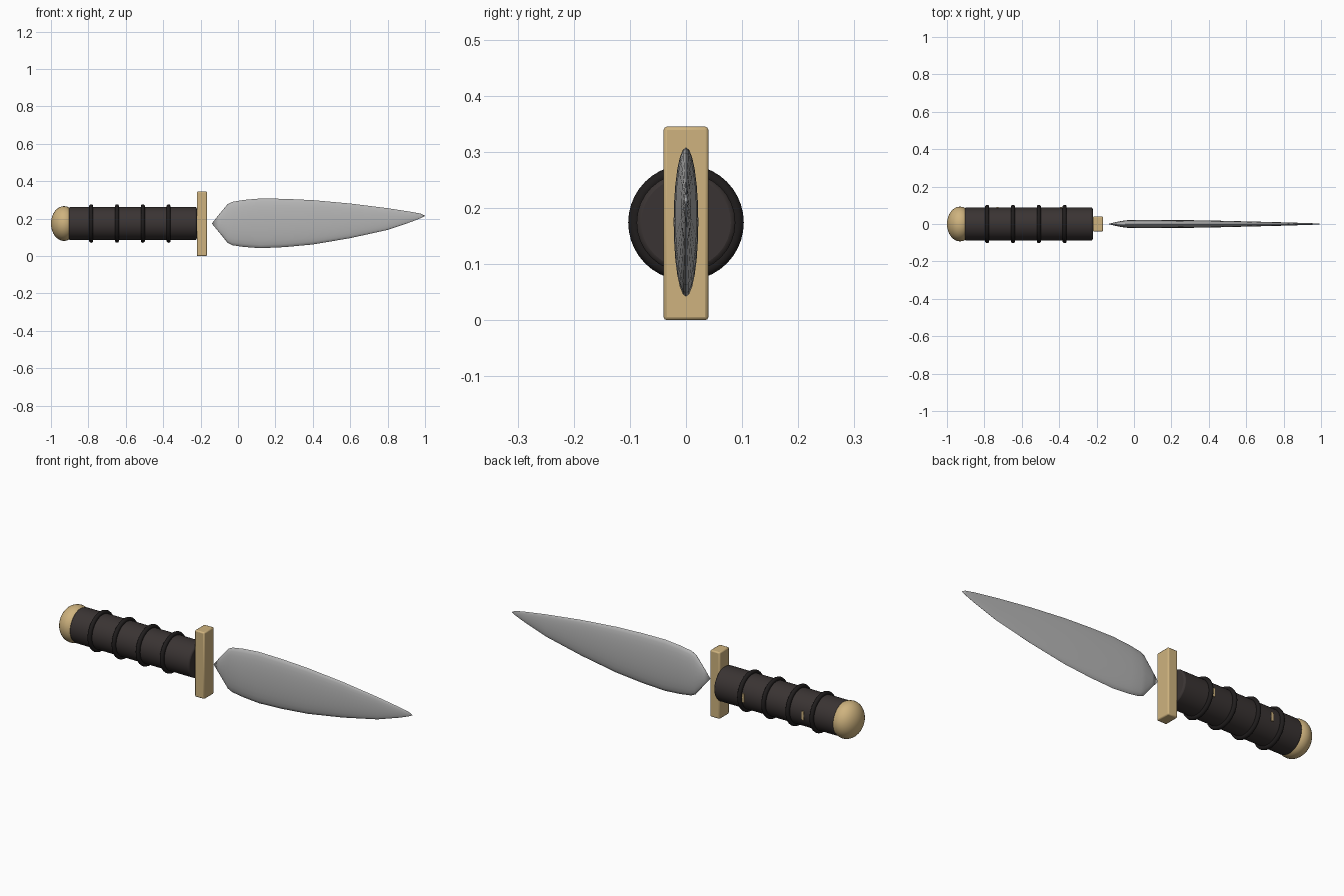
import bpy, bmesh, math

cube = bpy.data.objects.get("Cube")
if cube:
    bpy.data.objects.remove(cube, do_unlink=True)

AXIS_Z = 0.174


def material(name, rgb):
    m = bpy.data.materials.new(name)
    m.use_nodes = True
    m.diffuse_color = (*rgb, 1)
    bsdf = next(n for n in m.node_tree.nodes if n.type == 'BSDF_PRINCIPLED')
    bsdf.inputs["Base Color"].default_value = (*rgb, 1)
    return m


steel = material("steel grey", (0.46, 0.46, 0.46))
brass = material("pale brass", (0.62, 0.45, 0.21))
leather = material("dark leather", (0.042, 0.034, 0.033))
cord = material("black cord", (0.014, 0.012, 0.012))


def finish(name, mat, bevel=0, angle=40):
    ob = bpy.context.object
    ob.name = name
    ob.data.materials.append(mat)
    bpy.ops.object.transform_apply(location=False, rotation=True, scale=True)
    bpy.ops.object.shade_smooth_by_angle(angle=math.radians(angle))
    if bevel:
        mod = ob.modifiers.new("Bevel", 'BEVEL')
        mod.width, mod.segments = bevel, 2
    return ob


def box(name, mat, loc, size, bevel=0):
    bpy.ops.mesh.primitive_cube_add(size=1, location=loc)
    bpy.context.object.scale = size
    return finish(name, mat, bevel)


ALONG_X = (0, math.pi / 2, 0)

# Grip
bpy.ops.mesh.primitive_cylinder_add(vertices=32, radius=0.088, depth=0.685,
                                    location=(-0.5625, 0, AXIS_Z), rotation=ALONG_X)
finish("grip", leather, 0.008)

# Raised cord rings around the grip
for i in range(4):
    bpy.ops.mesh.primitive_torus_add(major_radius=0.092, minor_radius=0.011,
                                     major_segments=40, minor_segments=10,
                                     location=(-0.785 + 0.138 * i, 0, AXIS_Z),
                                     rotation=ALONG_X)
    finish(f"grip_ring_{i + 1}", cord, angle=60)

# Rounded pommel
bpy.ops.mesh.primitive_uv_sphere_add(segments=32, ring_count=16, radius=1,
                                     location=(-0.93, 0, AXIS_Z), rotation=ALONG_X)
bpy.context.object.scale = (0.093, 0.093, 0.07)
finish("pommel", brass)

# Crossguard
box("crossguard", brass, (-0.193, 0, 0.1725), (0.055, 0.08, 0.345), 0.006)

# Slim inlays on the back of the grip
for i, x in enumerate((-0.73, -0.39)):
    box(f"grip_inlay_{i + 1}", brass, (x, 0.086, AXIS_Z), (0.012, 0.008, 0.045))

# Blade: elliptical sections of x, top, bottom, half thickness
sections = [
    (-0.10, 0.224, 0.126, 0.010), (-0.055, 0.278, 0.070, 0.018),
    (-0.03, 0.290, 0.058, 0.021), (0.03, 0.300, 0.049, 0.022),
    (0.12, 0.308, 0.042, 0.022), (0.25, 0.306, 0.048, 0.021),
    (0.4, 0.299, 0.062, 0.019), (0.6, 0.281, 0.096, 0.014),
    (0.8, 0.256, 0.140, 0.009), (0.93, 0.236, 0.184, 0.005),
    (0.98, 0.226, 0.204, 0.003),
]
SIDES = 24
bm = bmesh.new()
rings = []
for x, top, bottom, half in sections:
    mid, tall = (top + bottom) / 2, (top - bottom) / 2
    turns = [2 * math.pi * k / SIDES for k in range(SIDES)]
    rings.append([bm.verts.new((x, half * math.sin(a), mid + tall * math.cos(a)))
                  for a in turns])
heel = bm.verts.new((-0.14, 0, AXIS_Z))
tip = bm.verts.new((1.0, 0, 0.215))
for k in range(SIDES):
    n = (k + 1) % SIDES
    for a, b in zip(rings, rings[1:]):
        bm.faces.new((a[k], a[n], b[n], b[k]))
    bm.faces.new((heel, rings[0][n], rings[0][k]))
    bm.faces.new((tip, rings[-1][k], rings[-1][n]))
bmesh.ops.recalc_face_normals(bm, faces=bm.faces)
mesh = bpy.data.meshes.new("blade")
bm.to_mesh(mesh)
bm.free()
blade = bpy.data.objects.new("blade", mesh)
bpy.context.collection.objects.link(blade)
bpy.ops.object.select_all(action='DESELECT')
blade.select_set(True)
bpy.context.view_layer.objects.active = blade
finish("blade", steel, angle=50)
